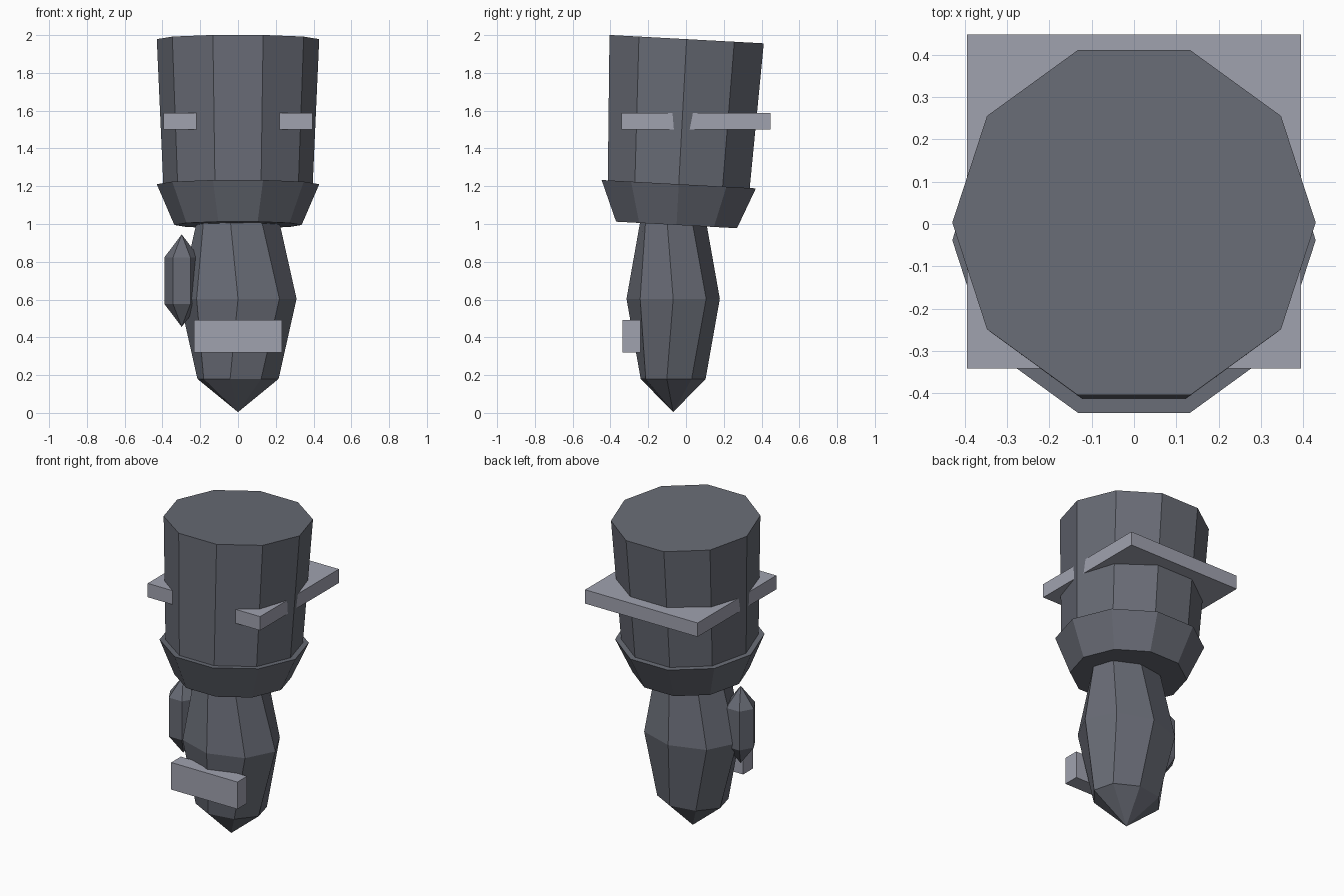
import bpy
import bmesh
from math import sin, cos, tau, radians
from mathutils import Matrix

cube = bpy.data.objects.get("Cube")
if cube:
    bpy.data.objects.remove(cube, do_unlink=True)


def material(name, rgb):
    m = bpy.data.materials.new(name)
    m.use_nodes = True
    m.diffuse_color = (*rgb, 1)
    m.node_tree.nodes["Principled BSDF"].inputs["Base Color"].default_value = (*rgb, 1)
    return m


DARK = material("dark slate grey", (0.138, 0.147, 0.178))
LIGHT = material("light steel grey", (0.352, 0.361, 0.429))


def finish(name, bm, mat, matrix):
    bmesh.ops.recalc_face_normals(bm, faces=bm.faces)
    mesh = bpy.data.meshes.new(name)
    bm.to_mesh(mesh)
    bm.free()
    mesh.materials.append(mat)
    obj = bpy.data.objects.new(name, mesh)
    obj.matrix_world = matrix
    bpy.context.collection.objects.link(obj)


def lathe(name, sides, rings, matrix, tips=None):
    """Join rings of (rx, ry, z, twist); end in points at the tips or in flat caps."""
    bm = bmesh.new()
    loops = []
    for rx, ry, z, twist in rings:
        angles = [tau * i / sides + radians(twist) for i in range(sides)]
        loops.append([bm.verts.new((rx * cos(a), ry * sin(a), z)) for a in angles])
    for low, high in zip(loops, loops[1:]):
        for i in range(sides):
            j = (i + 1) % sides
            bm.faces.new((low[i], low[j], high[j], high[i]))
    for k, loop in enumerate((loops[0], loops[-1])):
        if tips:
            point = bm.verts.new((0, 0, tips[k]))
            for i in range(sides):
                bm.faces.new((loop[i], loop[(i + 1) % sides], point))
        else:
            bm.faces.new(loop)
    finish(name, bm, DARK, matrix)


def box(name, low, high):
    bm = bmesh.new()
    bmesh.ops.create_cube(bm, size=1)
    size = [b - a for a, b in zip(low, high)]
    centre = [(a + b) / 2 for a, b in zip(low, high)]
    finish(name, bm, LIGHT, Matrix.Translation(centre) @ Matrix.Diagonal((*size, 1)))


# Sleeve and flared cuff share a slightly tilted axis
tilt = Matrix.Translation((0, -0.05, 0.995)) @ Matrix.Rotation(radians(-3.1), 4, "X")
lathe("cuff", 10, [(0.337, 0.337, 0, 0), (0.43, 0.43, 0.216, 0)], tilt)
lathe("sleeve", 10, [(0.394, 0.394, 0.18, 0), (0.43, 0.43, 0.985, 0)], tilt)

# Faceted hand with slightly twisted end rings
lathe("hand", 8,
      [(0.219, 0.175, -0.424, -11), (0.31, 0.247, 0, 0), (0.219, 0.175, 0.424, -11)],
      Matrix.Translation((0, -0.068, 0.604)), tips=(-0.6, 0.6))

# Six-sided thumb
lathe("thumb", 6, [(0.092, 0.092, -0.123, 0), (0.092, 0.092, 0.123, 0)],
      Matrix.Translation((-0.298, -0.123, 0.7)), tips=(-0.245, 0.245))

# Square arm band and knuckle bar
box("arm_band", (-0.395, -0.342, 1.5), (0.395, 0.448, 1.588))
box("knuckle_bar", (-0.233, -0.337, 0.32), (0.232, -0.24, 0.492))
